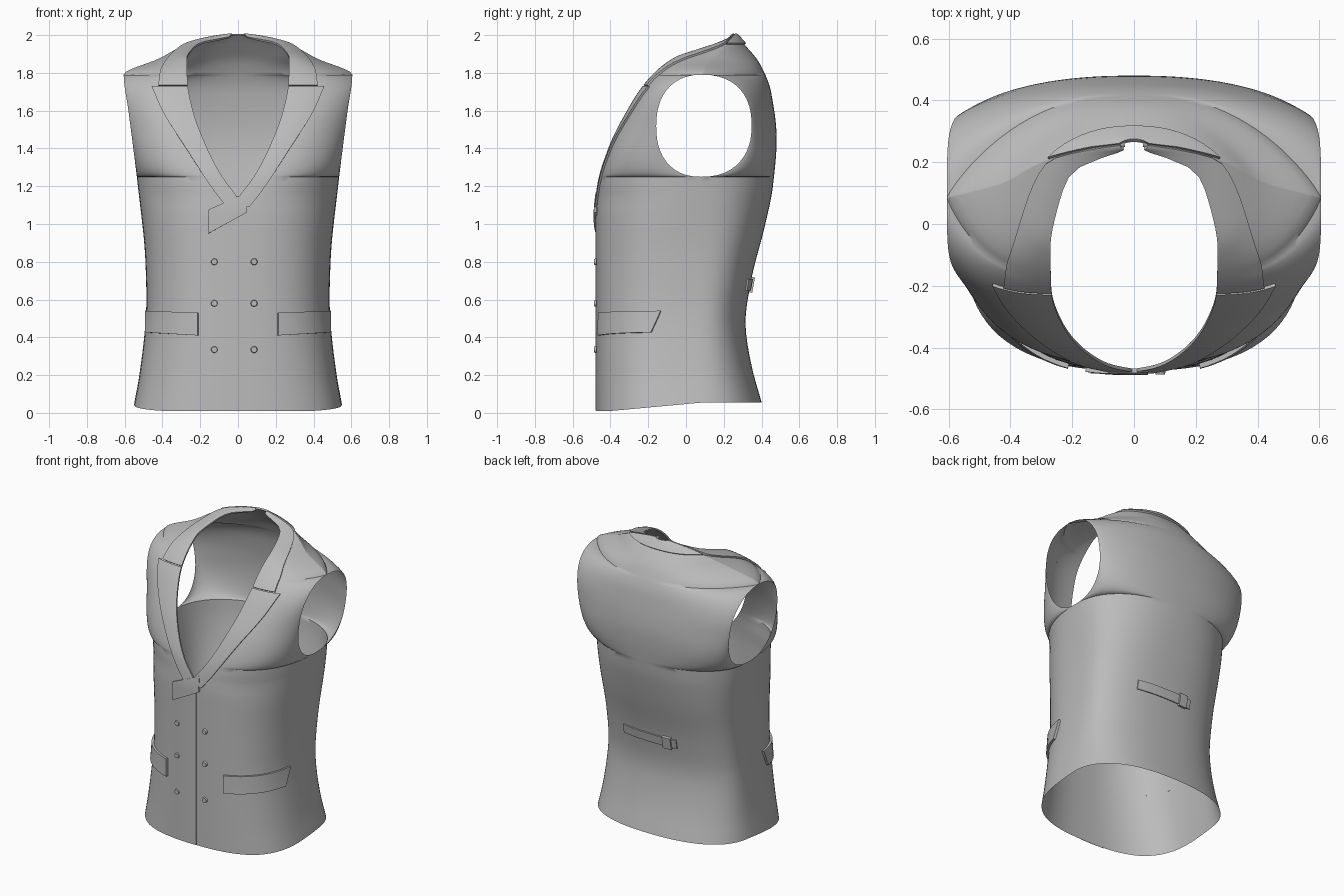
import bpy, bmesh, math

cube = bpy.data.objects.get("Cube")
if cube:
    bpy.data.objects.remove(cube, do_unlink=True)

cloth = bpy.data.materials.new("grey_cloth")
cloth.use_nodes = True
GREY = (0.5, 0.5, 0.5, 1)
cloth.diffuse_color = GREY
cloth.node_tree.nodes["Principled BSDF"].inputs["Base Color"].default_value = GREY


def curve(*pts):
    """Smooth function through (z, value) points."""
    n = len(pts) - 1
    d = [(pts[i + 1][1] - pts[i][1]) / (pts[i + 1][0] - pts[i][0]) for i in range(n)]
    m = [d[0]] + [2 * a * b / (a + b) if a * b > 0 else 0 for a, b in zip(d, d[1:])] + [d[-1]]

    def f(z):
        z = min(max(z, pts[0][0]), pts[-1][0])
        i = 0
        while i < n - 1 and z > pts[i + 1][0]:
            i += 1
        h = pts[i + 1][0] - pts[i][0]
        t = (z - pts[i][0]) / h
        s = t * t * (3 - 2 * t)
        return (pts[i][1] * (1 - s) + pts[i + 1][1] * s
                + h * t * (1 - t) * ((1 - t) * m[i] - t * m[i + 1]))
    return f


# Body outline by height
ARM_LOW, ARM_TOP, V_LOW, TOP = 1.25, 1.79, 1.14, 2.0
width = curve((0, .55), (.2, .52), (.6, .485), (.8, .49), (1.2, .53), (1.6, .58),
              (1.79, .605), (1.875, .42), (1.95, .275), (1.985, .14), (2, .03))
front_y = curve((0, -.475), (1.05, -.475), (1.2, -.46), (1.4, -.4), (1.6, -.3), (1.75, -.2),
                (1.87, -.06), (1.92, .08), (1.95, .17), (1.985, .24), (2, .25))
back_y = curve((0, .4), (.25, .345), (.48, .315), (.7, .345), (1, .42), (1.2, .46), (1.45, .48),
               (1.7, .45), (1.85, .39), (1.95, .31), (2, .265))
neck = curve((V_LOW, 0), (1.25, .085), (1.4, .165), (1.6, .24), (1.75, .268), (1.87, .27),
             (1.92, .24), (1.95, .2), (1.985, .05), (2, .029))
side_y = curve((0, 0), (1.25, .08), (1.79, .085), (1.87, .13), (1.92, .18), (1.95, .21), (2, .26))
squareness = curve((0, 3), (.9, 2.8), (1.25, 2.2), (1.55, 1.2), (2, 1.1))


def arm(z, reach):
    """y of the side edge, which splits around the armhole."""
    k = abs(z - (ARM_LOW + ARM_TOP) / 2) / ((ARM_TOP - ARM_LOW) / 2)
    return side_y(z) + (reach * (1 - k ** 2.3) ** (1 / 2.3) if k < 1 else 0)


def front(x, z):
    n, w, e = neck(z), width(z), arm(z, -.24)
    s = min(max((abs(x) - n) / (w - n), 0), 1)
    return e + (front_y(z) - e) * (1 - s ** 2.5) ** (1 / squareness(z))


def back(x, z):
    e, s = arm(z, .265), min(abs(x) / width(z), 1)
    return e + (back_y(z) - e) * (1 - s ** 2.3) ** (1 / squareness(z))


def hem(y, z):
    """Raise the bottom edge towards the back."""
    rise = .01 + .046 * min(max((y + .4) / .5, 0), 1)
    return z + rise * max(0, 1 - z / .3)


def grid(bm, rows, flip=False):
    vs = [[bm.verts.new(p) for p in r] for r in rows]
    for a, b in zip(vs, vs[1:]):
        for i in range(len(a) - 1):
            f = [a[i], a[i + 1], b[i + 1], b[i]]
            bm.faces.new(f[::-1] if flip else f)


def finish(name, bm, mirror=False, thick=0):
    bmesh.ops.remove_doubles(bm, verts=bm.verts, dist=.0004)
    me = bpy.data.meshes.new(name)
    bm.to_mesh(me)
    bm.free()
    me.materials.append(cloth)
    ob = bpy.data.objects.new(name, me)
    bpy.context.collection.objects.link(ob)
    if mirror:
        mod = ob.modifiers.new("mirror", "MIRROR")
        mod.merge_threshold = .002
    if thick:
        mod = ob.modifiers.new("thickness", "SOLIDIFY")
        mod.thickness, mod.offset = thick, 1
    bpy.ops.object.select_all(action="DESELECT")
    ob.select_set(True)
    bpy.context.view_layer.objects.active = ob
    bpy.ops.object.convert(target="MESH")
    bpy.ops.object.shade_smooth_by_angle(angle=math.radians(40))
    return ob


def span(a, b, n):
    return [a + (b - a) * i / n for i in range(n + 1)]


def plate(name, x0, x1, z0, z1, thick, surf=front, mirror=False, n=14):
    """Cloth piece on the body: x0, x1 depend on height, z0, z1 on the way across."""
    rows = []
    for v in span(0, 1, n):
        row = []
        for u in span(0, 1, n):
            z = z0(u) + (z1(u) - z0(u)) * v
            x = x0(z) + (x1(z) - x0(z)) * u
            row.append((x, surf(x, z), z))
        rows.append(row)
    bm = bmesh.new()
    grid(bm, rows, surf is back)
    return finish(name, bm, mirror, thick)


def const(c):
    return lambda _: c


def slope(a, b):
    return lambda u: a + (b - a) * u


# Vest body: front and back halves, open at neck, arms and hem
levels = span(0, V_LOW, 22) + span(V_LOW, ARM_LOW, 4)[1:]
levels += [ARM_LOW + (ARM_TOP - ARM_LOW) * (1 - math.cos(math.pi * t)) / 2
           for t in span(0, 1, 24)[1:]]
levels += span(ARM_TOP, TOP, 14)[1:]
bm = bmesh.new()
for surf, inner in ((front, neck), (back, const(0))):
    rows = []
    for z in levels:
        row = []
        for t in span(0, math.pi / 2, 24):
            x = inner(z) + (width(z) - inner(z)) * math.sin(t)
            y = surf(x, z)
            row.append((x, y, hem(y, z)))
        rows.append(row)
    grid(bm, rows, surf is back)
finish("vest_body", bm, mirror=True)

# Lapels and collar
lapel_edge = curve((1.09, .06), (1.18, .13), (1.4, .275), (1.6, .4), (1.725, .455))
plate("lapels", neck, lapel_edge, const(1.09), const(1.725), .011, mirror=True, n=20)
collar_edge = curve((1.73, .42), (1.8, .41), (1.87, .37), (1.92, .32), (1.95, .272), (1.985, .138), (2, .03))
plate("collar_sides", neck, collar_edge, const(1.73), const(1.998), .011, mirror=True, n=20)
plate("collar_back", lambda z: -width(z), width, const(1.95), const(1.998), .011, back, n=20)

# Front overlap and the lapel end that crosses it
plate("front_overlap", const(-.155), const(.02), const(.012), slope(1.0, 1.08), .005)
plate("lapel_end", const(-.155), const(.045), slope(.95, 1.06), slope(1.075, 1.165), .014)

# Welt pockets
plate("pockets", const(.21), const(.478), slope(.41, .425), slope(.53, .54), .015, mirror=True)

# Back strap and buckle
plate("back_strap", const(-.165), const(.24), const(.65), const(.71), .008, back)
plate("strap_buckle", const(-.13), const(-.07), const(.64), const(.72), .018, back, n=4)

# Double-breasted buttons
for side, x in (("right", -.125), ("left", .085)):
    for level, z in (("top", .8), ("middle", .58), ("bottom", .335)):
        bm = bmesh.new()
        bmesh.ops.create_cone(bm, cap_ends=True, segments=16, radius1=.018, radius2=.015, depth=.012)
        for v in bm.verts:
            a, b, c = v.co
            v.co = (x + a, front(x, z) - .008 - c, z + b)
        finish(f"{side}_{level}_button", bm)
